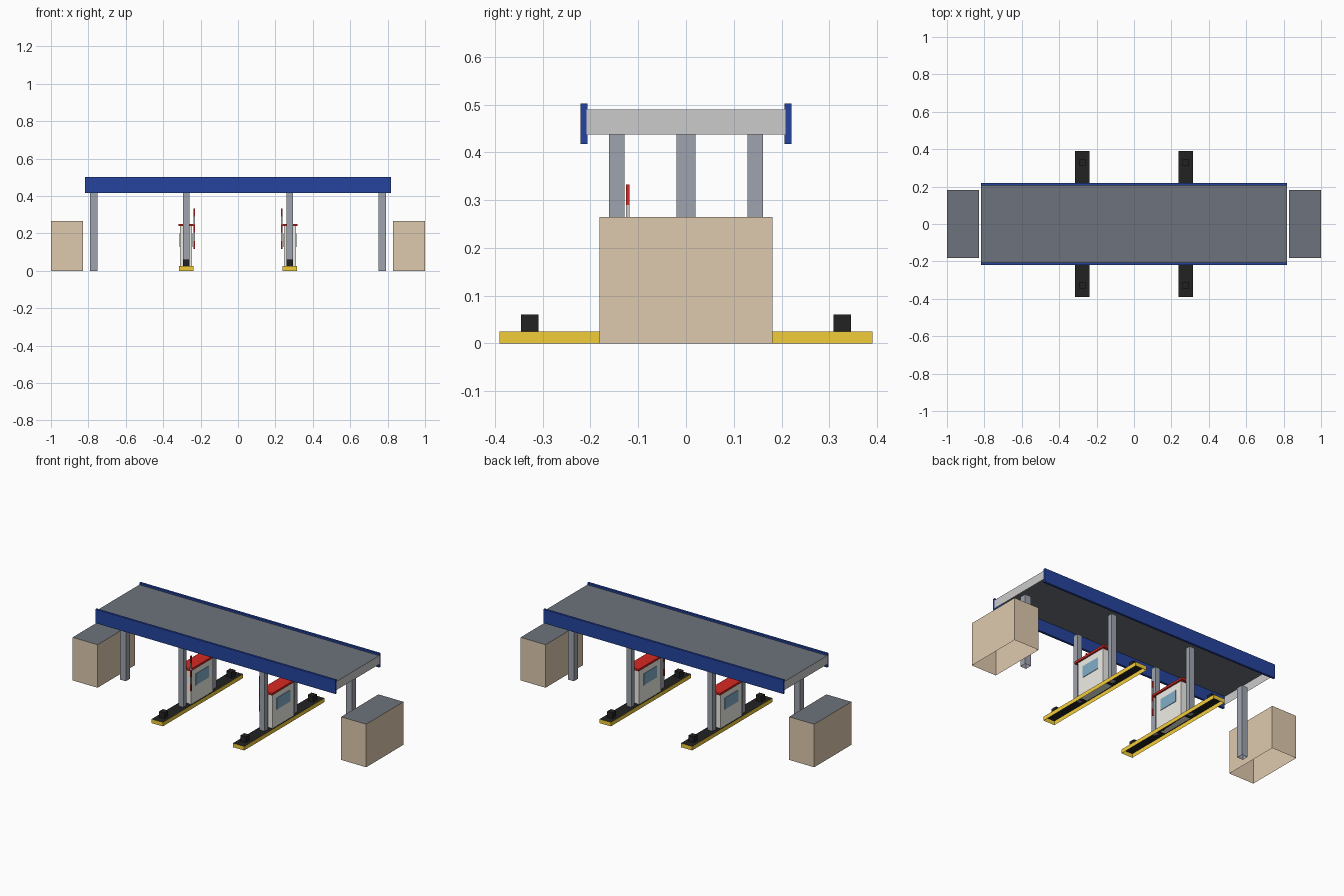
import bpy, bmesh

if "Cube" in bpy.data.objects:
    bpy.data.objects.remove(bpy.data.objects["Cube"])


def material(name, rgb):
    m = bpy.data.materials.new(name)
    m.diffuse_color = (*rgb, 1)
    m.use_nodes = True
    m.node_tree.nodes["Principled BSDF"].inputs["Base Color"].default_value = m.diffuse_color
    return m


BLUE = material("blue", (0.018, 0.056, 0.34))
SLATE = material("slate", (0.155, 0.168, 0.20))
PALE = material("pale_grey", (0.70, 0.70, 0.70))
STEEL = material("steel", (0.345, 0.37, 0.42))
TAN = material("tan", (0.73, 0.59, 0.42))
YELLOW = material("yellow", (0.89, 0.61, 0.042))
BLACK = material("black", (0.016, 0.016, 0.016))
CREAM = material("cream", (0.86, 0.85, 0.80))
RED = material("red", (0.68, 0.022, 0.017))
GLASS = material("glass", (0.22, 0.42, 0.58))
WHITE = material("white", (0.88, 0.88, 0.88))


def box(name, x, y, z, side, top=None, open_bottom=False):
    """Box from (min, max) ranges, optionally with its own top colour or no floor."""
    bm = bmesh.new()
    bmesh.ops.create_cube(bm, size=1)
    for v in bm.verts:
        v.co = [r[0] if c < 0 else r[1] for c, r in zip(v.co, (x, y, z))]
    bm.normal_update()
    for f in bm.faces:
        if top and f.normal.z > 0.5:
            f.material_index = 1
    if open_bottom:
        floor = [f for f in bm.faces if f.normal.z < -0.5]
        bmesh.ops.delete(bm, geom=floor, context='FACES_ONLY')
    mesh = bpy.data.meshes.new(name)
    bm.to_mesh(mesh)
    bm.free()
    mesh.materials.append(side)
    if top:
        mesh.materials.append(top)
    ob = bpy.data.objects.new(name, mesh)
    bpy.context.collection.objects.link(ob)
    return ob


def around(c, half):
    return (c - half, c + half)


# Canopy: hollow roof tray with a fascia on the front and back
box("canopy_roof", around(0, 0.817), around(0, 0.208), (0.437, 0.49),
    PALE, SLATE, open_bottom=True)
for label, s in (("front", -1), ("back", 1)):
    box(f"{label}_fascia", around(0, 0.817), around(s * 0.2135, 0.007),
        (0.417, 0.502), BLUE)

for label, s in (("left", -1), ("right", 1)):
    # Roadside building and canopy end post
    box(f"{label}_building", around(s * 0.915, 0.085), around(0, 0.181),
        (0, 0.265), TAN, SLATE, open_bottom=True)
    box(f"{label}_end_post", around(s * 0.77, 0.02), around(0, 0.02),
        (0, 0.437), STEEL, open_bottom=True)

    # Traffic island with posts and bollards at both ends
    cx = s * 0.277
    box(f"{label}_island", around(cx, 0.038), around(0, 0.39), (0, 0.025),
        YELLOW, BLACK, open_bottom=True)
    for end, t in (("front", -1), ("back", 1)):
        box(f"{label}_{end}_post", around(cx, 0.017), around(t * 0.145, 0.016),
            (0.025, 0.437), STEEL)
        box(f"{label}_{end}_bollard", around(cx, 0.018), around(t * 0.327, 0.018),
            (0.025, 0.061), BLACK)

    # Booth with overhanging roof and two side windows
    box(f"{label}_booth", around(cx, 0.032), around(0, 0.105), (0.025, 0.238), CREAM)
    box(f"{label}_booth_roof", around(cx, 0.042), around(0, 0.125),
        (0.238, 0.251), RED)
    for side, t in (("west", -1), ("east", 1)):
        box(f"{label}_{side}_window", around(cx + t * 0.0325, 0.0025),
            around(0, 0.065), (0.128, 0.198), GLASS)

    # Raised barrier arm in alternating bands
    for i in range(5):
        z = 0.117 + i * 0.0432
        box(f"{label}_barrier_band_{i + 1}", around(s * 0.235, 0.004),
            around(-0.122, 0.004), (z, z + 0.0432), WHITE if i % 2 else RED)
